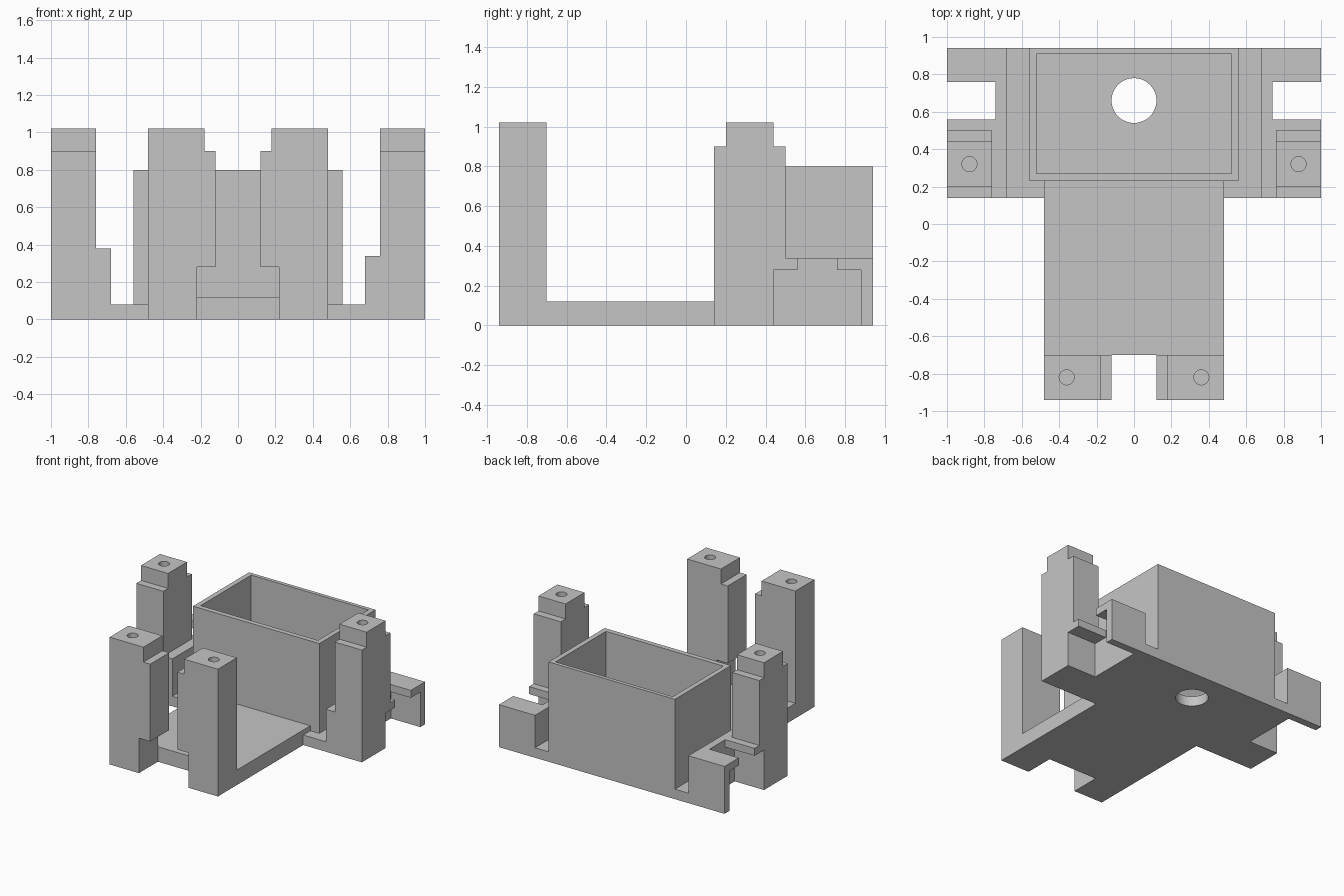
import bpy, bmesh, math
from mathutils import Vector

if "Cube" in bpy.data.objects:
    bpy.data.objects.remove(bpy.data.objects["Cube"])

grey = bpy.data.materials.new("light grey")
grey.diffuse_color = (0.56, 0.56, 0.56, 1)
grey.use_nodes = True
grey.node_tree.nodes["Principled BSDF"].inputs["Base Color"].default_value = grey.diffuse_color


def make(name, bm):
    bmesh.ops.recalc_face_normals(bm, faces=bm.faces)
    me = bpy.data.meshes.new(name)
    bm.to_mesh(me)
    bm.free()
    me.materials.append(grey)
    ob = bpy.data.objects.new(name, me)
    bpy.context.collection.objects.link(ob)
    return ob


def prism(name, outline, axis, lo, hi):
    """Extrude a 2D outline along x (outline y,z), y (x,z) or z (x,y)."""
    place = {"x": lambda a, b: (lo, a, b), "y": lambda a, b: (a, lo, b),
             "z": lambda a, b: (a, b, lo)}[axis]
    step = Vector([(hi - lo) * (axis == k) for k in "xyz"])
    bm = bmesh.new()
    face = bm.faces.new([bm.verts.new(place(a, b)) for a, b in outline])
    ext = bmesh.ops.extrude_face_region(bm, geom=[face])["geom"]
    bmesh.ops.translate(bm, vec=step, verts=[v for v in ext if isinstance(v, bmesh.types.BMVert)])
    return make(name, bm)


def box(name, x0, x1, y0, y1, z0, z1):
    x0, x1 = min(x0, x1), max(x0, x1)
    return prism(name, [(x0, y0), (x1, y0), (x1, y1), (x0, y1)], "z", z0, z1)


def cylinder(name, x, y, r, z0, z1, n=32):
    ring = [(x + r * math.cos(2 * math.pi * i / n), y + r * math.sin(2 * math.pi * i / n))
            for i in range(n)]
    return prism(name, ring, "z", z0, z1)


def combine(target, other, operation):
    mod = target.modifiers.new("combine", "BOOLEAN")
    mod.operation, mod.solver, mod.object = operation, "EXACT", other
    bpy.context.view_layer.objects.active = target
    bpy.ops.object.modifier_apply(modifier=mod.name)
    bpy.data.objects.remove(other)


solids, cutters = [], []

# Floor plates: thin rear base and thicker front tongue
body = box("holder_body", -0.68, 0.68, 0.14, 0.94, 0, 0.08)
solids.append(box("front_plate", -0.48, 0.48, -0.70, 0.25, 0, 0.12))

# Open-topped box with a round drain hole
solids.append(box("rear_box", -0.56, 0.56, 0.23, 0.94, 0, 0.80))
cutters.append(box("box_cavity", -0.52, 0.52, 0.27, 0.91, 0.08, 1.0))
cutters.append(cylinder("floor_hole", 0, 0.66, 0.12, -0.1, 0.2, 48))

for s, top in ((-1, 0.38), (1, 0.34)):
    # Front post: stepped inner side, cut back near the floor
    outline = [(0.22, 0), (0.48, 0), (0.48, 1.02), (0.18, 1.02),
               (0.18, 0.90), (0.12, 0.90), (0.12, 0.28), (0.22, 0.28)]
    solids.append(prism("front_post", [(s * x, z) for x, z in outline], "y", -0.94, -0.70))
    # Side bracket with a rear post standing on it
    solids.append(box("side_bracket", s * 0.68, s * 1.0, 0.14, 0.94, 0, top))
    outline = [(0.14, 0), (0.50, 0), (0.50, 0.90), (0.44, 0.90),
               (0.44, 1.02), (0.20, 1.02), (0.20, 0.90), (0.14, 0.90)]
    solids.append(prism("rear_post", outline, "x", *sorted((s * 0.76, s * 1.0))))
    # Pocket below the bracket and the slot through its top
    cutters.append(box("bracket_pocket", s * 0.74, s * 1.2, 0.44, 0.88, -0.1, top - 0.06))
    cutters.append(box("bracket_slot", s * 0.74, s * 1.2, 0.56, 0.76, -0.1, 0.6))
    # Screw holes in the post tops
    for x, y in ((0.36, -0.82), (0.88, 0.32)):
        cutters.append(cylinder("screw_hole", s * x, y, 0.04, 0.72, 1.2))

for part in solids:
    combine(body, part, "UNION")
for part in cutters:
    combine(body, part, "DIFFERENCE")

# Merge coplanar faces, then shade the round holes smooth
bm = bmesh.new()
bm.from_mesh(body.data)
bmesh.ops.remove_doubles(bm, verts=bm.verts, dist=1e-5)
bmesh.ops.dissolve_limit(bm, angle_limit=0.01, verts=bm.verts, edges=bm.edges)
bm.to_mesh(body.data)
bm.free()
bpy.ops.object.select_all(action="DESELECT")
body.select_set(True)
bpy.context.view_layer.objects.active = body
bpy.ops.object.shade_smooth_by_angle(angle=math.radians(30))
